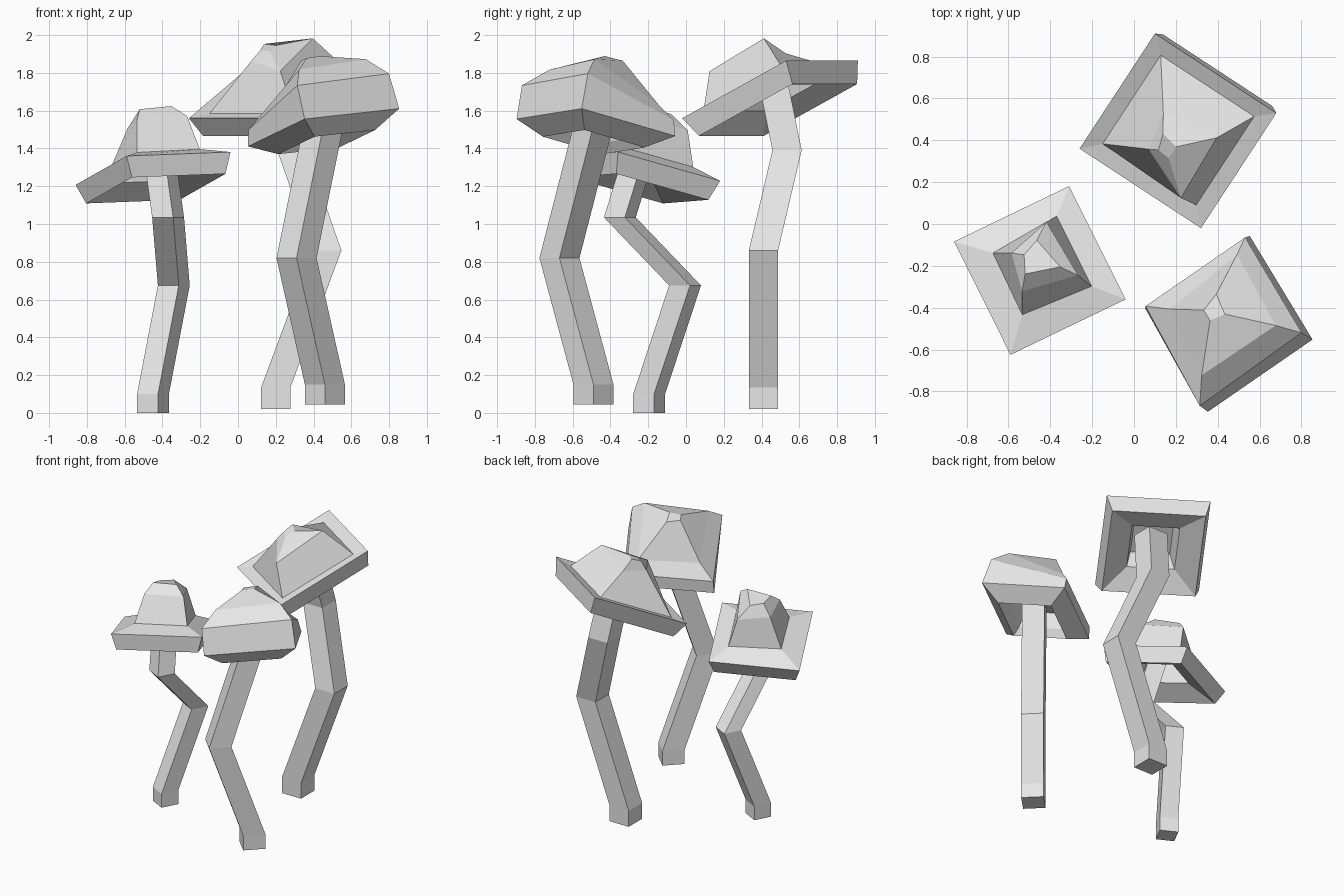
import bpy, bmesh, math
from mathutils import Vector, Matrix

if "Cube" in bpy.data.objects:
    bpy.data.objects.remove(bpy.data.objects["Cube"])

grey = bpy.data.materials.new("light grey")
grey.diffuse_color = (0.8, 0.8, 0.8, 1)
grey.use_nodes = True
grey.node_tree.nodes["Principled BSDF"].inputs["Base Color"].default_value = grey.diffuse_color


def loft(name, rings):
    """Skin a stack of four-cornered rings and close both ends."""
    bm = bmesh.new()
    vs = [[bm.verts.new(p) for p in ring] for ring in rings]
    for a, b in zip(vs, vs[1:]):
        for i in range(4):
            j = (i + 1) % 4
            bm.faces.new((a[i], a[j], b[j], b[i]))
    bm.faces.new(vs[0][::-1])
    bm.faces.new(vs[-1])
    bmesh.ops.recalc_face_normals(bm, faces=bm.faces)
    me = bpy.data.meshes.new(name)
    bm.to_mesh(me)
    bm.free()
    me.materials.append(grey)
    ob = bpy.data.objects.new(name, me)
    bpy.context.collection.objects.link(ob)


def stem(name, path, side, yaw):
    """Crooked square post: level square sections along a path."""
    rot = Matrix.Rotation(math.radians(yaw), 3, 'Z')
    h = side / 2
    square = [rot @ Vector(c) for c in ((-h, -h, 0), (h, -h, 0), (h, h, 0), (-h, h, 0))]
    loft(name, [[Vector(p) + c for c in square] for p in path])


def cap(name, centre, front, right, rings):
    """Tilted cap. Each ring: height(s) along the cap axis, then reach
    towards the left, front, right and back rim corners (1 = rim)."""
    centre, front, right = Vector(centre), Vector(front), Vector(right)
    axis = front.cross(right).normalized()
    corners = (-right, front, right, -front)
    out = []
    for heights, reach in rings:
        hs = heights if isinstance(heights, tuple) else (heights,) * 4
        out.append([centre + axis * h + d * r for h, d, r in zip(hs, corners, reach)])
    loft(name, out)


def even(r):
    return (r,) * 4


# Small left mushroom
stem("left_stem", [(-.45, -.195, 0), (-.45, -.195, .1), (-.34, -.005, .675),
                   (-.37, -.35, 1.035), (-.415, -.25, 1.36)], .125, -27.6)
cap("left_cap", (-.45, -.222, 1.294), (-.14, -.403, .066), (.41, -.138, .087), [
    (.10, even(.35)), (-.04, even(.42)), (-.11, even(.9)), (0, even(1)),
    (.05, (.53, .55, .62, .62)), (.24, (.25, .37, .52, .45)),
    (.31, (.08, .2, .34, .2))])

# Tall back mushroom
stem("back_stem", [(.2, .41, .02), (.2, .41, .135), (.47, .41, .86),
                   (.285, .535, 1.39), (.24, .46, 1.76)], .155, 0)
cap("back_cap", (.21, .445, 1.7125), (.11, -.465, -.1525), (.47, .085, .1525), [
    (.08, even(.38)), (-.05, even(.46)), (-.12, even(.9)), (0, even(1)),
    (-.01, even(.77)), ((.2, .197, .214, .16), (.2, .54, .5, .3)),
    (.24, (.08, .1, .1, .15))])

# Round-shouldered right mushroom
stem("right_stem", [(.46, -.49, .045), (.46, -.49, .15), (.31, -.67, .82),
                    (.46, -.48, 1.56)], .15, 45)
cap("right_cap", (.453, -.477, 1.511), (-.1, -.42, .045), (.4, -.075, .1), [
    (.08, even(.45)), (-.03, even(.52)), (-.08, even(.64)), (0, even(1)),
    ((.085, .184, .195, .085), (.95, 1, .97, .95)),
    ((.155, .285, .3, .16), (.62, .69, .72, .73)),
    (.376, (.1, .1, .15, .2))])
